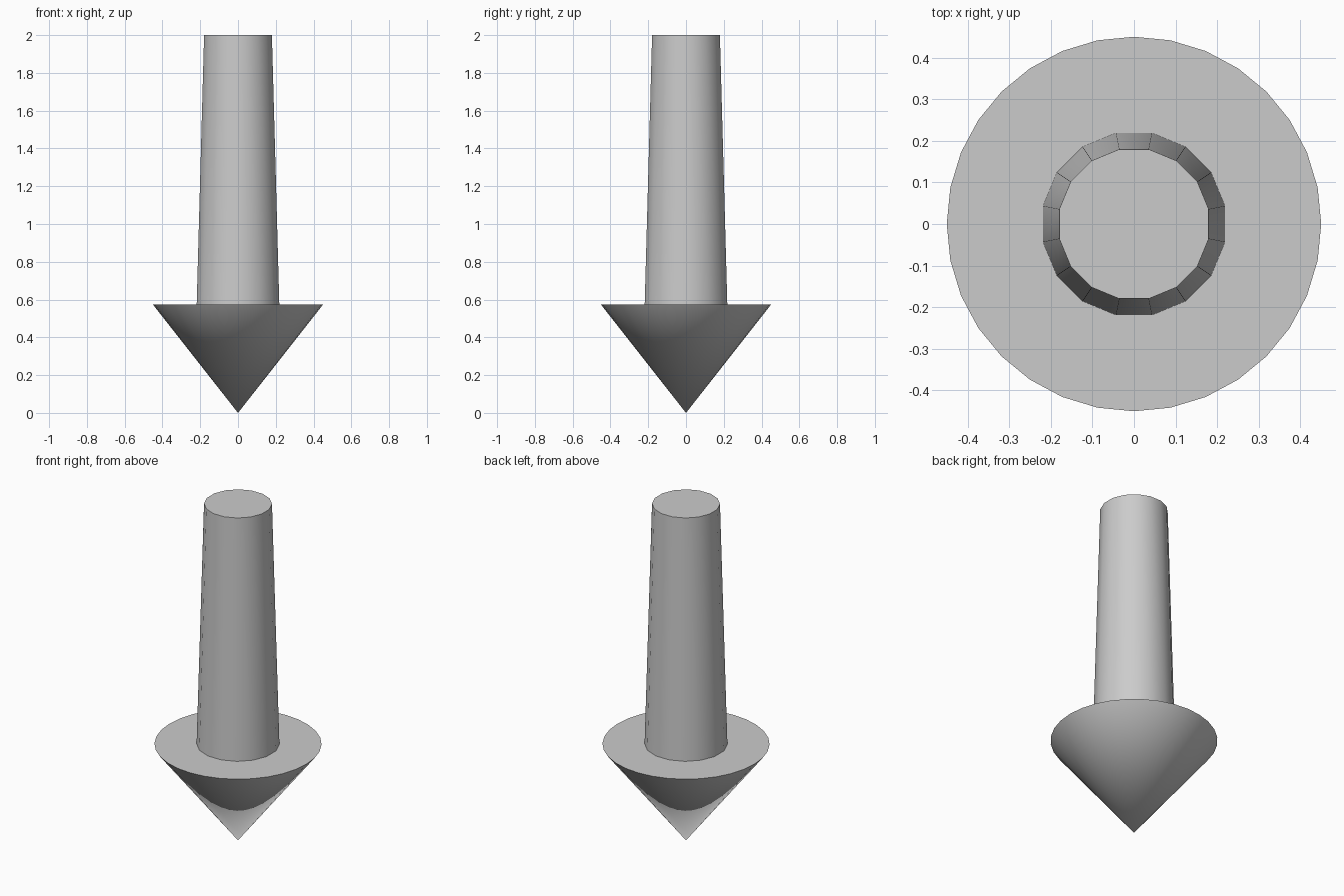
import bpy
import math

if "Cube" in bpy.data.objects:
    bpy.data.objects.remove(bpy.data.objects["Cube"])


def tapered_part(name, sides, r_bottom, r_top, z0, z1, turn=0.0):
    """Closed cone or tapered cylinder between two heights."""
    bpy.ops.mesh.primitive_cone_add(
        vertices=sides, radius1=r_bottom, radius2=r_top, depth=z1 - z0,
        location=(0, 0, (z0 + z1) / 2), rotation=(0, 0, turn))
    obj = bpy.context.object
    obj.name = name
    bpy.ops.object.shade_smooth_by_angle(angle=math.radians(30))
    return obj


HEAD_TOP = 0.573

# Downward-pointing arrow head
tapered_part("arrow_head", 32, 0.0, 0.45, 0.0, HEAD_TOP)

# Tapered 16-sided shaft, flats facing the axes
tapered_part("arrow_shaft", 16, 0.223, 0.183, HEAD_TOP, 2.0, math.pi / 16)
